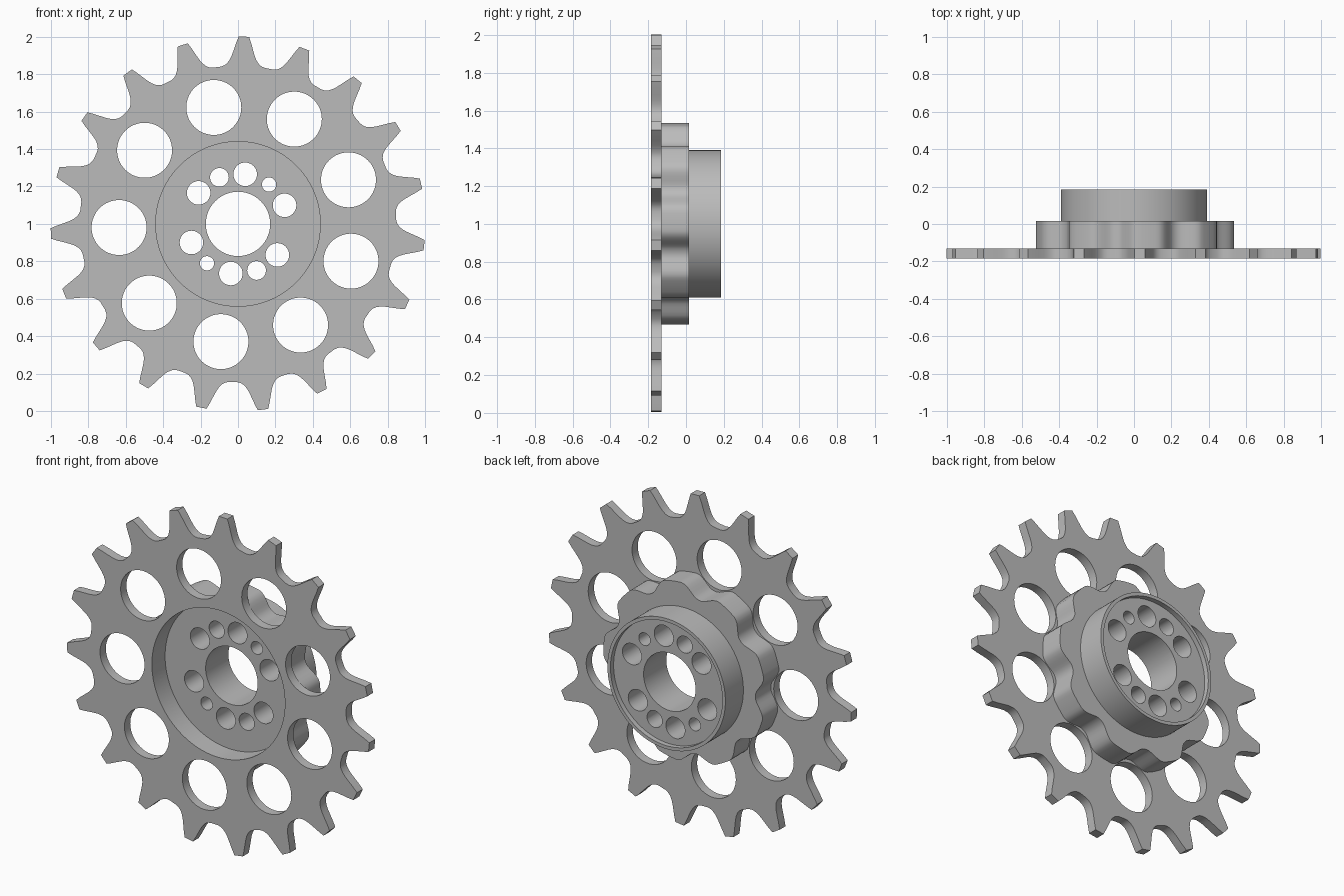
import bpy
import bmesh
from math import sin, cos, pi, radians

cube = bpy.data.objects.get("Cube")
if cube:
    bpy.data.objects.remove(cube, do_unlink=True)

CENTRE_Z = 1.0
PHASE = 21.75        # direction shared by the hole patterns, in degrees

steel = bpy.data.materials.new("grey_steel")
steel.use_nodes = True
GREY = (0.5, 0.5, 0.5, 1)
steel.diffuse_color = GREY
steel.node_tree.nodes["Principled BSDF"].inputs["Base Color"].default_value = GREY


def polar(radius, degrees):
    a = radians(degrees)
    return radius * cos(a), radius * sin(a)


def circle(radius, centre=(0, 0), sides=64):
    return [(centre[0] + radius * cos(2 * pi * i / sides),
             centre[1] + radius * sin(2 * pi * i / sides)) for i in range(sides)]


def slab(name, loops, front, back):
    """Extrude nested outlines (first outer, rest holes) from front to back along y."""
    curve = bpy.data.curves.new(name, 'CURVE')
    curve.dimensions = '2D'
    curve.fill_mode = 'BOTH'
    curve.extrude = (back - front) / 2
    for loop in loops:
        spline = curve.splines.new('POLY')
        spline.points.add(len(loop) - 1)
        for point, (x, y) in zip(spline.points, loop):
            point.co = (x, y, 0, 1)
        spline.use_cyclic_u = True
    temp = bpy.data.objects.new(name + "_outline", curve)
    bpy.context.collection.objects.link(temp)
    bpy.context.view_layer.update()
    mesh = bpy.data.meshes.new_from_object(
        temp.evaluated_get(bpy.context.evaluated_depsgraph_get()))
    bpy.data.objects.remove(temp, do_unlink=True)

    # Weld the caps to the walls and stand the slab upright
    bm = bmesh.new()
    bm.from_mesh(mesh)
    bmesh.ops.remove_doubles(bm, verts=bm.verts, dist=0.0001)
    for v in bm.verts:
        x, y, z = v.co
        v.co = (x, (front + back) / 2 - z, y + CENTRE_Z)
    bmesh.ops.recalc_face_normals(bm, faces=bm.faces)
    bm.to_mesh(mesh)
    bm.free()
    mesh.name = name
    mesh.materials.clear()
    mesh.materials.append(steel)
    obj = bpy.data.objects.new(name, mesh)
    bpy.context.collection.objects.link(obj)
    return obj


def select_only(obj):
    bpy.ops.object.select_all(action='DESELECT')
    obj.select_set(True)
    bpy.context.view_layer.objects.active = obj


def counterbore(obj, radius, front, back):
    cutter = slab("cutter", [circle(radius, sides=128)], front, back)
    cutter.hide_render = True
    mod = obj.modifiers.new("counterbore", 'BOOLEAN')
    mod.operation = 'DIFFERENCE'
    mod.solver = 'EXACT'
    mod.object = cutter
    select_only(obj)
    bpy.ops.object.modifier_apply(modifier=mod.name)
    bpy.data.objects.remove(cutter, do_unlink=True)


# Toothed outline: half a tooth as (degrees from tooth middle, radius), mirrored
TEETH = 19
half_tooth = [(1.6, 1.002), (2.4, 0.968), (3.1, 0.935), (3.9, 0.902), (4.6, 0.881),
              (5.6, 0.862), (6.7, 0.851), (8.0, 0.846)]
tooth = [(-a, r) for a, r in reversed(half_tooth)] + half_tooth
tooth_ring = [polar(r, 88.2 + 360 * i / TEETH + a) for i in range(TEETH) for a, r in tooth]

# Nine lightening holes around the plate
big_holes = [circle(0.147, polar(0.636, PHASE + 40 * i)) for i in range(9)]
plate = slab("sprocket_plate", [tooth_ring, circle(0.44, sides=128)] + big_holes, -0.185, -0.13)


# Scalloped flange outline: lobes between the lightening holes
def lobe_radius(degrees):
    from_lobe = abs((degrees + 20) % 40 - 20)
    t = min(max((from_lobe - 6) / 13, 0), 1)
    return 0.535 - 0.065 * t * t * (3 - 2 * t)


scallops = [polar(lobe_radius(a), PHASE + 20 + a) for a in range(0, 360, 2)]

# Bore and two opposite sets of five bolt holes
bolt_sizes = [0.063, 0.038, 0.063, 0.05, 0.063]
hub_holes = [circle(0.172)]
for side in (0, 180):
    for i, size in enumerate(bolt_sizes):
        hub_holes.append(circle(size, polar(0.268, PHASE + side + 30 * i), 40))

flange = slab("scalloped_flange", [scallops] + hub_holes, -0.13, 0.015)
counterbore(flange, 0.44, -0.3, -0.06)

boss = slab("rear_boss", [circle(0.39, sides=128)] + hub_holes, 0.015, 0.185)
counterbore(boss, 0.37, 0.155, 0.3)

for part in (plate, flange, boss):
    select_only(part)
    bpy.ops.object.shade_smooth_by_angle(angle=radians(30))
